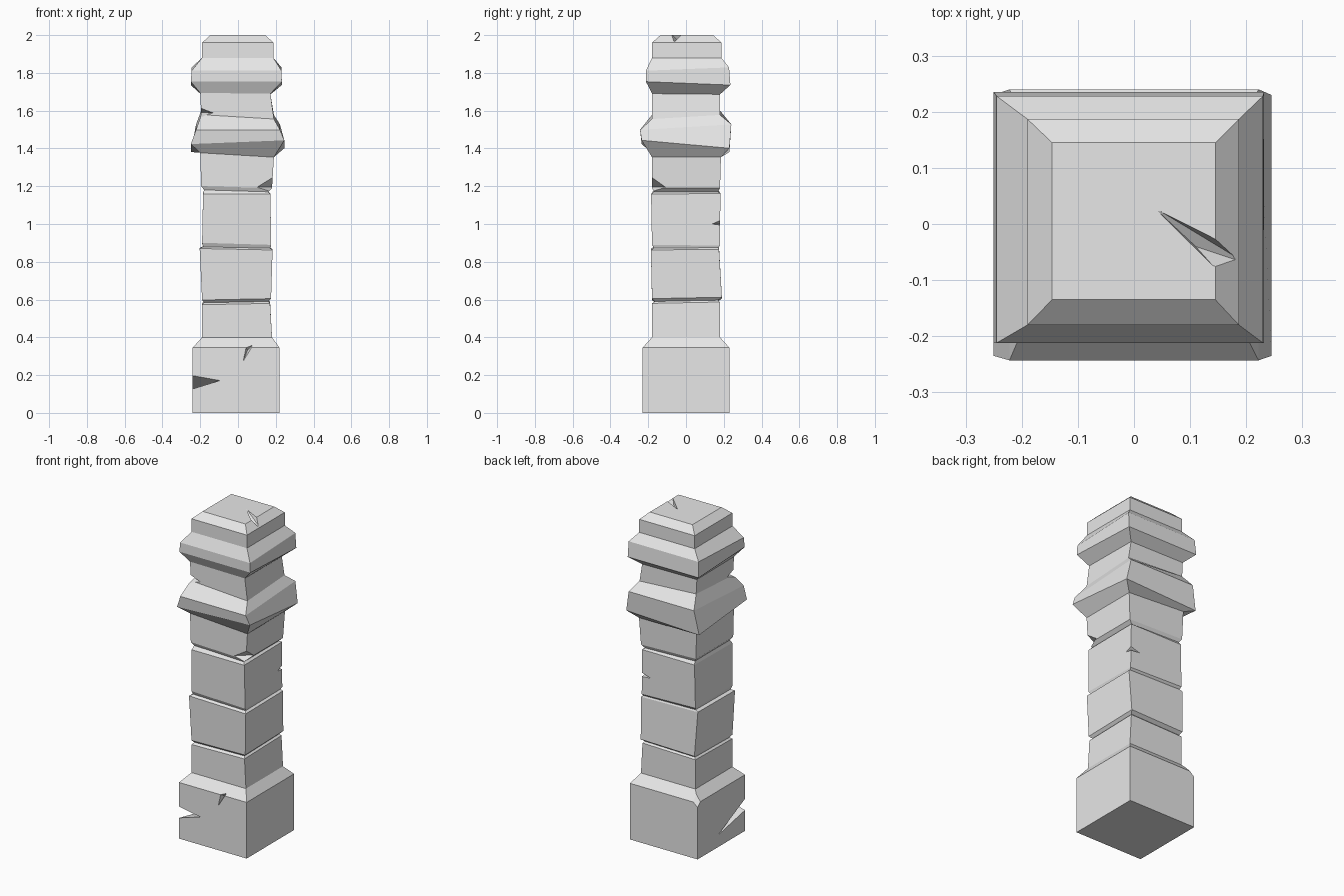
import bpy, bmesh
from mathutils import Vector

cube = bpy.data.objects.get("Cube")
if cube:
    bpy.data.objects.remove(cube, do_unlink=True)

stone = bpy.data.materials.new("grey stone")
stone.use_nodes = True
GREY = (0.8, 0.8, 0.8, 1)
stone.diffuse_color = GREY
stone.node_tree.nodes["Principled BSDF"].inputs["Base Color"].default_value = GREY


def make_object(name, bm):
    bmesh.ops.recalc_face_normals(bm, faces=bm.faces)
    mesh = bpy.data.meshes.new(name)
    bm.to_mesh(mesh)
    bm.free()
    mesh.materials.append(stone)
    obj = bpy.data.objects.new(name, mesh)
    bpy.context.collection.objects.link(obj)
    return obj


def loft(bm, rings):
    """Skin square rings: z, left, right, front, back, slope along x, slope along y."""
    loops = []
    for z, x0, x1, y0, y1, sx, sy in rings:
        corners = [(x0, y0), (x1, y0), (x1, y1), (x0, y1)]
        loops.append([bm.verts.new((x, y, z + sx * x + sy * y)) for x, y in corners])
    for low, high in zip(loops, loops[1:]):
        for i in range(4):
            j = (i + 1) % 4
            bm.faces.new((low[i], low[j], high[j], high[i]))
    bm.faces.new(loops[0][::-1])
    bm.faces.new(loops[-1])


# Pillar: plinth, grooved shaft, two bulging collars, cap
plinth = [
    (0, -.24, .22, -.23, .23, 0, 0),
    (.345, -.24, .22, -.23, .23, 0, 0),
    (.40, -.19, .18, -.18, .18, 0, 0),
]
shaft = [
    (.58, -.19, .17, -.18, .18, .02, .02),
    (.59, -.18, .16, -.165, .17, .02, .02),
    (.605, -.19, .175, -.18, .19, .02, .02),
    (.868, -.203, .183, -.186, .175, -.02, .01),
    (.877, -.185, .17, -.17, .17, -.02, .01),
    (.893, -.19, .175, -.18, .18, -.03, -.01),
    (1.16, -.185, .172, -.185, .182, 0, .01),
    (1.175, -.18, .16, -.17, .17, -.03, 0),
    (1.195, -.195, .18, -.18, .18, -.03, 0),
]
lower_collar = [
    (1.365, -.20, .19, -.18, .185, -.06, 0),
    (1.412, -.25, .245, -.235, .23, .04, -.09),
    (1.513, -.222, .222, -.243, .24, 0, .06),
    (1.578, -.195, .19, -.18, .18, -.06, .06),
]
upper_collar = [
    (1.69, -.20, .172, -.18, .18, -.01, -.01),
    (1.745, -.25, .232, -.212, .235, 0, -.04),
    (1.82, -.245, .23, -.212, .228, 0, .04),
    (1.88, -.19, .187, -.18, .187, 0, 0),
]
cap = [
    (1.96, -.19, .187, -.18, .187, 0, 0),
    (2.0, -.146, .145, -.135, .145, 0, 0),
]
bm = bmesh.new()
loft(bm, plinth + shaft + lower_collar + upper_collar + cap)
pillar = make_object("stone_pillar", bm)

# Chips and cracks: each is the hull of a few points
chips = [
    # plinth corner wedge
    [(-.26, -.25, .21), (-.26, -.25, .125), (-.09, -.24, .175), (-.245, .04, .07)],
    # plinth front nick
    [(.02, -.24, .255), (.04, -.24, .35), (.095, -.235, .38), (.05, -.20, .33)],
    # plinth back corner chip
    [(-.27, .26, .42), (-.16, .24, .38), (-.25, .16, .38), (-.25, .24, .30)],
    # shaft corner chips
    [(.20, -.20, 1.27), (.20, -.20, 1.15), (.09, -.19, 1.195), (.19, -.10, 1.195)],
    [(.20, .20, 1.035), (.20, .20, .99), (.185, .13, 1.0), (.10, .19, 1.0)],
    # neck corner chip
    [(-.22, -.20, 1.63), (-.20, -.20, 1.56), (-.12, -.19, 1.588), (-.20, -.12, 1.59)],
    # crack across the cap
    [(.035, .03, 2.003), (.15, -.025, 2.01), (.15, -.085, 2.01),
     (.20, -.07, 1.965), (.11, -.04, 1.97)],
]
bm = bmesh.new()
for points in chips:
    hull = [bm.verts.new(Vector(p)) for p in points]
    bmesh.ops.convex_hull(bm, input=hull)
cutter = make_object("chip_cutter", bm)
cutter.hide_render = True

cut = pillar.modifiers.new("chips", 'BOOLEAN')
cut.operation = 'DIFFERENCE'
cut.solver = 'EXACT'
cut.object = cutter
bpy.context.view_layer.objects.active = pillar
bpy.ops.object.modifier_apply(modifier=cut.name)
bpy.data.objects.remove(cutter, do_unlink=True)
